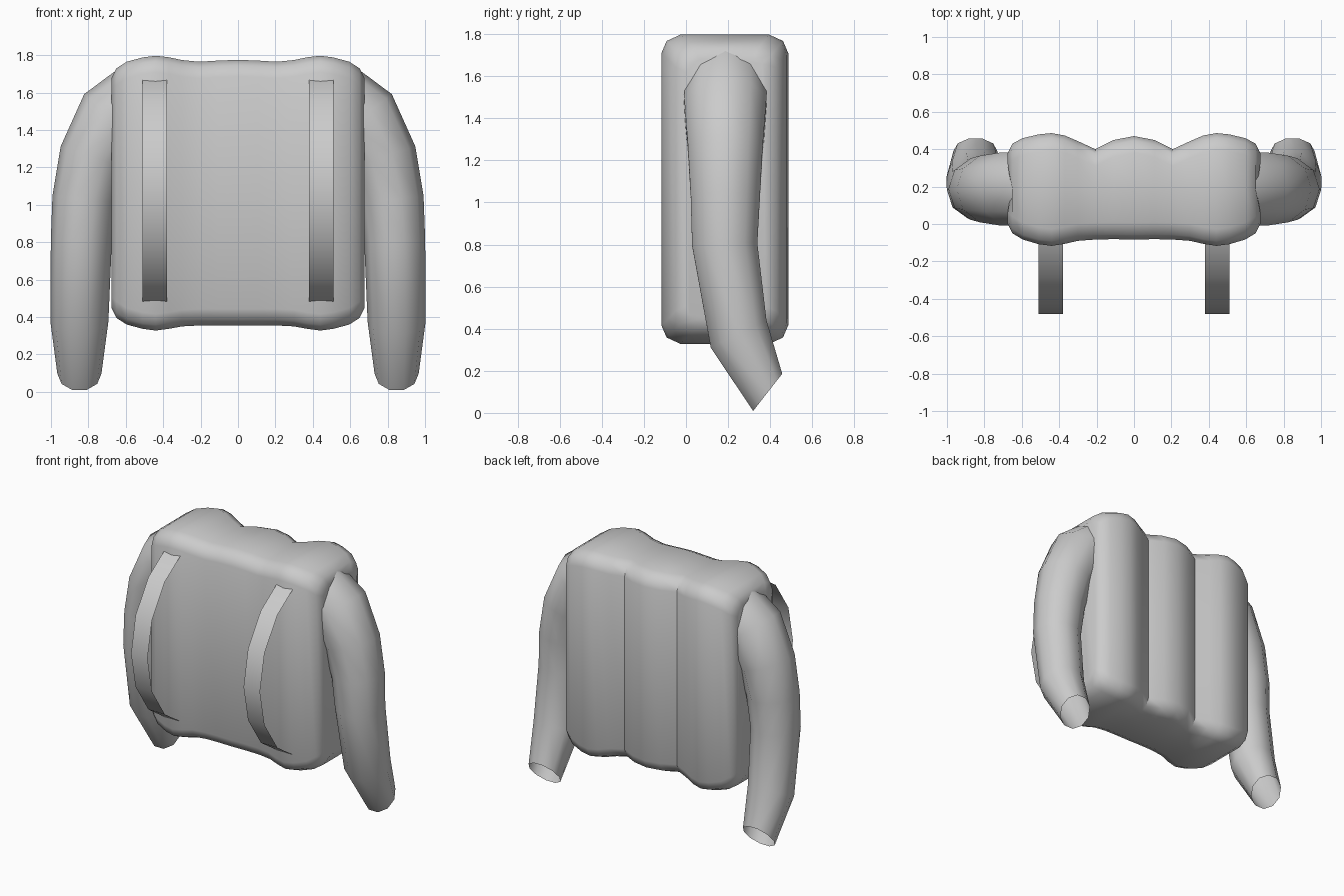
import bpy, bmesh
from math import sin, cos, pi, radians

if "Cube" in bpy.data.objects:
    bpy.data.objects.remove(bpy.data.objects["Cube"])


def finish(name, bm, angle=42):
    bmesh.ops.recalc_face_normals(bm, faces=bm.faces)
    me = bpy.data.meshes.new(name)
    bm.to_mesh(me)
    bm.free()
    ob = bpy.data.objects.new(name, me)
    bpy.context.collection.objects.link(ob)
    bpy.ops.object.select_all(action='DESELECT')
    ob.select_set(True)
    bpy.context.view_layer.objects.active = ob
    bpy.ops.object.shade_smooth_by_angle(angle=radians(angle))
    return ob


def loft(bm, rings, closed=True):
    vs = [[bm.verts.new(p) for p in r] for r in rings]
    n = len(rings[0])
    for a, b in zip(vs, vs[1:]):
        for i in range(n if closed else n - 1):
            j = (i + 1) % n
            bm.faces.new((a[i], a[j], b[j], b[i]))
    return vs


# Padded body: rounded sections lofted across x, half listed then mirrored
MID = 0.187
stations = [  # x, front y, back y, top z, bottom z
    (0, -.083, .47, 1.775, .355), (.11, -.081, .449, 1.771, .355),
    (.207, -.083, .40, 1.765, .355), (.3, -.09, .443, 1.774, .35),
    (.37, -.106, .473, 1.789, .337), (.44, -.117, .486, 1.797, .328),
    (.51, -.108, .479, 1.788, .337), (.595, -.083, .459, 1.765, .36),
    (.65, -.05, .43, 1.73, .395), (.675, .0, .38, 1.68, .445)]
bevel = [(0, .088), (.025, .03), (.09, 0)]


def section(s, sign, last):
    x, f, b, t, d = s
    q = 0.7 if last else 1.0
    ring = [(f + q * u, d + q * v) for u, v in bevel] + [(MID, d)]
    ring += [(b - q * u, d + q * v) for u, v in reversed(bevel)]
    ring += [(b - q * u, t - q * v) for u, v in bevel] + [(MID, t)]
    ring += [(f + q * u, t - q * v) for u, v in reversed(bevel)]
    return [(sign * (.655 if last and y == MID else x), y, z) for y, z in ring]


bm = bmesh.new()
rings = [section(s, -1, i == 0) for i, s in enumerate(reversed(stations))]
rings += [section(s, 1, s is stations[-1]) for s in stations[1:]]
vs = loft(bm, rings)
for r in (vs[0], vs[-1]):  # side caps dip along their middle
    bm.faces.new(r[3:11])
    bm.faces.new(r[10:] + r[:4])
finish("padded_body", bm)

# Arms: ten-sided tapering tubes, open at the cuff
arm_rings = [  # x, y, z, radius, roll in xz, pitch in yz
    (.53, .187, 1.56, .20, 53, 0), (.66, .187, 1.465, .206, 38, 0),
    (.77, .187, 1.255, .187, 18, 0), (.82, .187, 1.03, .173, 6, 0),
    (.838, .184, .80, .163, 2, 2), (.848, .25, .375, .155, 0, 26),
    (.848, .388, .0975, .118, 0, 52)]
# Straps: half-circle ribbons whose ends sit inside the body
for sign, side in ((-1, "left"), (1, "right")):
    bm = bmesh.new()
    rings = []
    for x, y, z, r, roll, pitch in arm_rings:
        a, p = radians(roll), radians(pitch)
        ring = []
        for k in range(10):
            c, s = r * cos(k * pi / 5), r * sin(k * pi / 5)
            ring.append((sign * (x + c * cos(a)), y + s * cos(p),
                         z + c * sin(a) + s * sin(p)))
        rings.append(ring)
    loft(bm, rings)
    finish(side + "_arm", bm)

    bm = bmesh.new()
    arc = [(.19 - .67 * cos(t), 1.075 + .67 * sin(t))
           for t in (pi / 2 - k * pi / 8 for k in range(9))]
    loft(bm, [[(sign * x, y, z) for y, z in arc] for x in (.38, .51)], False)
    finish(side + "_strap", bm)
